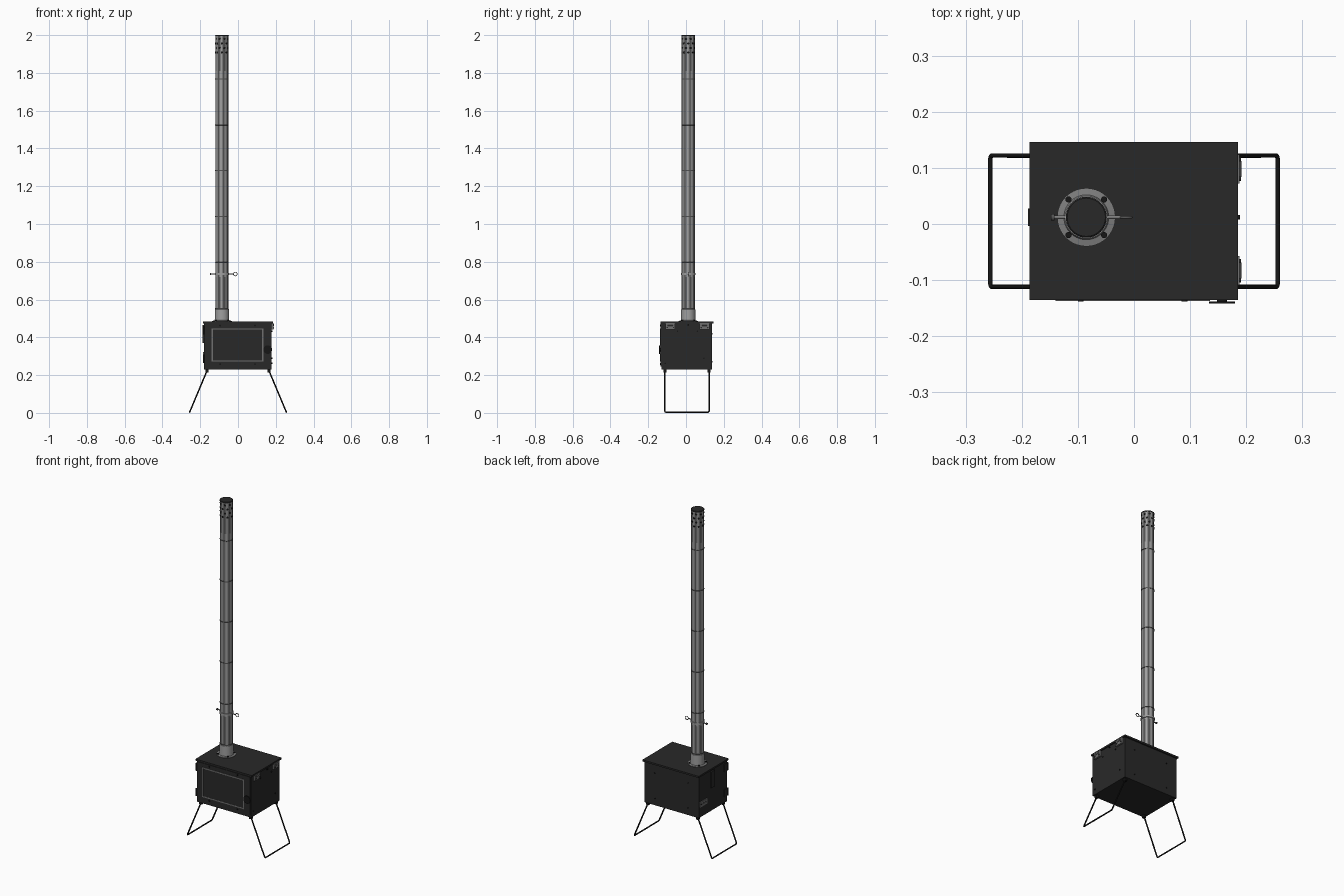
import bpy, bmesh
from math import pi, cos, sin, atan2
from mathutils import Vector

cube = bpy.data.objects.get("Cube")
if cube:
    bpy.data.objects.remove(cube)


def material(name, value):
    m = bpy.data.materials.new(name)
    m.use_nodes = True
    colour = (value, value, value, 1)
    m.diffuse_color = colour
    m.node_tree.nodes["Principled BSDF"].inputs["Base Color"].default_value = colour
    return m


BODY = material("charcoal steel", 0.022)
BLACK = material("black iron", 0.008)
STEEL = material("brushed steel", 0.21)
BRIGHT = material("bright steel", 0.35)
DARK = material("dark steel", 0.085)
TRIM = material("grey trim", 0.16)


def finish(name, bm, mat, smooth=False):
    bmesh.ops.recalc_face_normals(bm, faces=bm.faces)
    me = bpy.data.meshes.new(name)
    bm.to_mesh(me)
    bm.free()
    ob = bpy.data.objects.new(name, me)
    bpy.context.collection.objects.link(ob)
    me.materials.append(mat)
    if smooth:
        bpy.ops.object.select_all(action='DESELECT')
        ob.select_set(True)
        bpy.context.view_layer.objects.active = ob
        bpy.ops.object.shade_smooth_by_angle()
    return ob


def box(name, lo, hi, mat, bevel=0):
    bm = bmesh.new()
    bmesh.ops.create_cube(bm, size=1)
    lo, hi = Vector(lo), Vector(hi)
    for v in bm.verts:
        v.co = (lo + hi) / 2 + v.co * (hi - lo)
    if bevel:
        bmesh.ops.bevel(bm, geom=bm.edges[:], offset=bevel, segments=2, affect='EDGES')
    return finish(name, bm, mat)


def rod(name, a, b, r, mat, sides=16):
    """Solid cylinder from point a to point b."""
    a, b = Vector(a), Vector(b)
    bm = bmesh.new()
    bmesh.ops.create_cone(bm, cap_ends=True, segments=sides, radius1=r, radius2=r, depth=(b - a).length)
    turn = (b - a).to_track_quat('Z', 'Y')
    for v in bm.verts:
        v.co = turn @ v.co + (a + b) / 2
    return finish(name, bm, mat, True)


def lathe(name, profile, mat, sides=40):
    """Spin (radius, height) points round the chimney axis."""
    bm = bmesh.new()
    pts = [bm.verts.new((r, 0, z)) for r, z in profile]
    edges = [bm.edges.new(p) for p in zip(pts, pts[1:])]
    bmesh.ops.spin(bm, geom=pts + edges, axis=(0, 0, 1), cent=(0, 0, 0), angle=2 * pi, steps=sides)
    bmesh.ops.remove_doubles(bm, verts=bm.verts, dist=1e-5)
    bmesh.ops.translate(bm, verts=bm.verts, vec=(PX, PY, 0))
    return finish(name, bm, mat, True)


def streak(ob):
    """Brushed streaks: bright and dark strips repeat round the pipe."""
    ob.data.materials.append(BRIGHT)
    ob.data.materials.append(DARK)
    for f in ob.data.polygons:
        strip = int((atan2(f.center.y - PY, f.center.x - PX) % (2 * pi)) / (pi / 20)) % 5
        sooty = f.center.z < 0.72 or f.center.z > 1.81
        if strip == 1 or (sooty and strip == 2):
            f.material_index = 2
        elif strip > 2 and not (sooty and strip == 3):
            f.material_index = 1


def tube(name, points, r, mat, cyclic=False):
    """Round wire along a path."""
    cu = bpy.data.curves.new(name, 'CURVE')
    cu.dimensions = '3D'
    cu.bevel_depth = r
    cu.bevel_resolution = 3
    cu.use_fill_caps = True
    sp = cu.splines.new('POLY')
    sp.points.add(len(points) - 1)
    for p, co in zip(sp.points, points):
        p.co = (*co, 1)
    sp.use_cyclic_u = cyclic
    cu.materials.append(mat)
    ob = bpy.data.objects.new(name, cu)
    bpy.context.collection.objects.link(ob)
    return ob


PX, PY = -0.085, 0.012  # chimney axis

# Firebox, lid and door
box("firebox", (-0.18, -0.13, 0.23), (0.178, 0.137, 0.476), BODY)
box("lid", (-0.186, -0.135, 0.474), (0.185, 0.146, 0.484), BODY)
box("door", (-0.176, -0.135, 0.246), (0.174, -0.129, 0.472), BODY)
box("window_glass", (-0.134, -0.1365, 0.278), (0.129, -0.134, 0.441), BODY)
for z in (0.271, 0.441):
    box("window_trim_rail", (-0.14, -0.1375, z), (0.135, -0.134, z + 0.007), TRIM)
for x in (-0.14, 0.128):
    box("window_trim_stile", (x, -0.1375, 0.271), (x + 0.007, -0.134, 0.448), TRIM)
for x in (-0.095, 0.09):
    for z in (0.258, 0.462):
        rod("door_screw", (x, -0.134, z), (x, -0.138, z), 0.005, BLACK)

# Door knob and hinges
rod("knob_stem", (0.157, -0.134, 0.335), (0.157, -0.140, 0.335), 0.009, BLACK)
rod("door_knob", (0.157, -0.138, 0.335), (0.157, -0.142, 0.335), 0.023, BLACK, 24)
for z in (0.265, 0.415):
    rod("hinge_barrel", (-0.182, -0.131, z), (-0.182, -0.131, z + 0.045), 0.004, BODY)
    box("hinge_leaf", (-0.183, -0.13, z), (-0.179, -0.1, z + 0.045), BODY)

# Left side: lid brackets and screws
for y in (-0.083, 0.098):
    box("lid_bracket", (0.177, y - 0.026, 0.442), (0.188, y + 0.026, 0.475), TRIM)
    rod("bracket_pin", (0.186, y - 0.014, 0.466), (0.186, y + 0.014, 0.466), 0.006, DARK)
    for dy in (-0.017, 0.017):
        rod("bracket_rivet", (0.187, y + dy, 0.452), (0.191, y + dy, 0.452), 0.004, BODY)
for y, z in ((-0.045, 0.432), (0.06, 0.432), (0.095, 0.29), (-0.11, 0.262)):
    rod("side_screw", (0.177, y, z), (0.182, y, z), 0.004, BLACK)
rod("side_stud", (0.177, 0.012, 0.466), (0.189, 0.012, 0.466), 0.004, BLACK)

# Right side: hanging strap and air vent
box("side_strap", (-0.189, -0.004, 0.37), (-0.179, 0.028, 0.466), BODY)
box("vent_plate", (-0.184, 0.06, 0.29), (-0.179, 0.13, 0.322), TRIM)
for i in range(3):
    y = 0.075 + i * 0.02
    rod("vent_hole", (-0.18, y, 0.306), (-0.185, y, 0.306), 0.005, BODY)

# Back screws
for x in (-0.11, 0.11):
    for z in (0.27, 0.42):
        rod("back_screw", (x, 0.136, z), (x, 0.140, z), 0.004, BLACK)

# Folding legs, one wire loop per side
for s in (-1, 1):
    top, foot = Vector((s * 0.162, 0, 0.228)), Vector((s * 0.256, 0, 0.004))
    up = (top - foot).normalized() * 0.006
    path = []
    for y, d in ((-0.112, 1), (0.122, -1)):
        end = [Vector((0, y, 0)) + top, Vector((0, y, 0)) + foot + up,
               Vector((0, y + d * 0.002, 0)) + foot + up * 0.3, Vector((0, y + d * 0.006, 0)) + foot]
        path += end if d > 0 else end[::-1]
    tube("leg_loop", path, 0.004, BLACK)
    for y in (-0.112, 0.122):
        box("leg_mount", (s * 0.164 - 0.008, y - 0.008, 0.214), (s * 0.164 + 0.008, y + 0.008, 0.234), BLACK)

# Chimney flange and collar
lathe("flange", [(0.036, 0.483), (0.052, 0.483), (0.052, 0.487), (0.040, 0.489), (0.0375, 0.496)], STEEL)
lathe("collar", [(0.0375, 0.494), (0.0375, 0.548), (0.035, 0.550)], BRIGHT)
for k in range(4):
    a = pi / 4 + k * pi / 2
    x, y = PX + 0.045 * cos(a), PY + 0.045 * sin(a)
    rod("flange_screw", (x, y, 0.485), (x, y, 0.492), 0.0055, BLACK)

# Chimney pipe sections with a rolled bead at each joint
joints = [0.487, 0.795, 1.04, 1.283, 1.525, 1.767, 1.81, 1.995]
for z0, z1 in zip([joints[0], 0.72] + joints[1:], [0.72] + joints[1:]):
    streak(lathe("pipe_section", [(0.0345, z0), (0.0345, z1)], STEEL))
for z in [0.552] + joints[1:-2]:
    lathe("pipe_bead", [(0.034, z - 0.003), (0.036, z - 0.002), (0.036, z + 0.002), (0.034, z + 0.003)], DARK)

# Damper: clamp, rod and ring handle
lathe("damper_clamp", [(0.034, 0.729), (0.038, 0.730), (0.038, 0.740), (0.034, 0.741)], BRIGHT)
rod("damper_rod", (-0.148, PY, 0.735), (-0.024, PY, 0.735), 0.003, STEEL)
rod("damper_end", (-0.148, PY, 0.735), (-0.142, PY, 0.735), 0.006, DARK)
tube("damper_ring", [(-0.014 + 0.010 * cos(t * pi / 8), PY, 0.735 + 0.010 * sin(t * pi / 8))
                     for t in range(16)], 0.002, STEEL, True)

# Spark arrestor: cap, rim and staggered holes
lathe("cap", [(0, 2.0), (0.034, 2.0), (0.0365, 1.998), (0.0365, 1.994), (0.034, 1.994)], BODY)
for row in range(4):
    z = 1.908 + row * 0.024
    for k in range(8):
        a = (k + row % 2 / 2) * pi / 4
        d = Vector((cos(a), sin(a), 0))
        c = Vector((PX, PY, z))
        rod("arrestor_hole", c + d * 0.032, c + d * 0.0355, 0.006, BLACK, 12)
